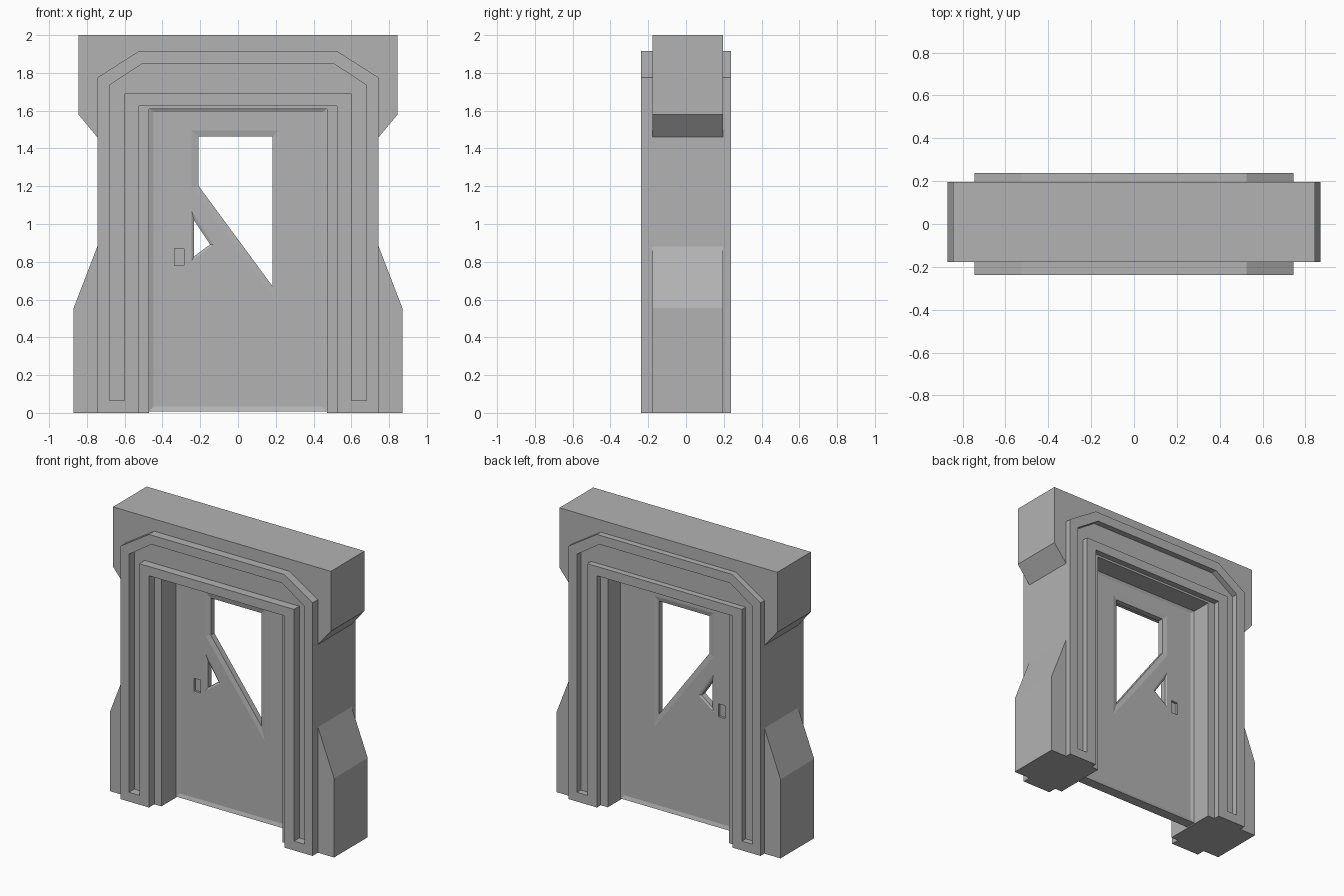
import bpy, bmesh
from mathutils import Matrix

if "Cube" in bpy.data.objects:
    bpy.data.objects.remove(bpy.data.objects["Cube"])

# Dark grey stone / metal
grey = bpy.data.materials.new("dark_grey")
grey.diffuse_color = (.45, .45, .45, 1)
grey.use_nodes = True
grey.node_tree.nodes["Principled BSDF"].inputs["Base Color"].default_value = grey.diffuse_color


def sym(half):
    """Right half profile (bottom to top) continued down the left side."""
    return half + [(-x, z) for x, z in reversed(half)]


def arch(outer, inner):
    """Closed U-shaped outline from two right-half profiles."""
    return sym(outer) + [(-x, z) for x, z in inner] + list(reversed(inner))


def finish(name, bm, me=None):
    me = me or bpy.data.meshes.new(name)
    bmesh.ops.recalc_face_normals(bm, faces=bm.faces)
    bm.to_mesh(me)
    bm.free()
    for p in me.polygons:
        p.use_smooth = False
    me.materials.clear()
    me.materials.append(grey)
    ob = bpy.data.objects.new(name, me)
    bpy.context.collection.objects.link(ob)
    return ob


def prism(name, loops, y0, y1):
    """Extrude XZ outlines (first is solid, the rest are holes) from y0 to y1."""
    cu = bpy.data.curves.new(name, 'CURVE')
    cu.dimensions = '2D'
    cu.fill_mode = 'BOTH'
    cu.extrude = (y1 - y0) / 2
    for pts in loops:
        sp = cu.splines.new('POLY')
        sp.points.add(len(pts) - 1)
        for p, (x, z) in zip(sp.points, pts):
            p.co = (x, z, 0, 1)
        sp.use_cyclic_u = True
    tmp = bpy.data.objects.new(name + "_outline", cu)
    bpy.context.collection.objects.link(tmp)
    bpy.context.view_layer.update()
    deps = bpy.context.evaluated_depsgraph_get()
    me = bpy.data.meshes.new_from_object(tmp.evaluated_get(deps))
    bpy.data.objects.remove(tmp)
    bm = bmesh.new()
    bm.from_mesh(me)
    bmesh.ops.remove_doubles(bm, verts=bm.verts, dist=1e-5)
    bmesh.ops.transform(bm, verts=bm.verts, matrix=Matrix.Translation(
        (0, (y0 + y1) / 2, 0)) @ Matrix.Rotation(1.5707963, 4, 'X'))
    return finish(name, bm, me)


def reveal(name, outer, inner, d_out, d_in):
    """Chamfered lining between two outlines, the same on both door faces."""
    bm = bmesh.new()
    loops = [[bm.verts.new((x, DOOR_Y + y, z)) for x, z in pts] for pts, y in
             ((outer, -d_out), (inner, -d_in), (inner, d_in), (outer, d_out))]
    n = len(outer)
    for a, b in zip(loops, loops[1:]):
        for i in range(n):
            j = (i + 1) % n
            bm.faces.new((a[i], a[j], b[j], b[i]))
    return finish(name, bm)


# Wall body with top and bottom shoulders and the door opening
opening = [(.525, 0), (.525, 1.625)]
door_hole = [(.47, 0), (.47, 1.61)]
body = [(.87, 0), (.87, .555), (.745, .88), (.745, 1.46), (.845, 1.58), (.845, 2)]
prism("wall_body", [arch(body, door_hole)], -.178, .195)

# Raised trim with a closed groove, front and back
trim = [(.745, 0), (.745, 1.775), (.525, 1.915)]
groove = arch([(.68, .065), (.68, 1.735), (.505, 1.85)], [(.6, .065), (.6, 1.69)])
prism("front_trim", [arch(trim, opening), groove], -.237, -.178)
prism("back_trim", [arch(trim, opening), groove], .195, .237)

# Door panel with window, small triangular window and handle slot
DOOR_Y, HALF = .018, .027
panel_edge = sym([(.447, .033), (.447, 1.592)])
window = [(-.245, 1.495), (.215, 1.495), (.215, .575), (-.245, 1.19)]
window_in = [(-.21, 1.463), (.183, 1.463), (.183, .67), (-.21, 1.203)]
small = [(-.245, 1.07), (-.13, .89), (-.245, .805)]
small_in = [(-.233, 1.02), (-.148, .892), (-.233, .828)]
slot = [(-.335, .87), (-.285, .87), (-.285, .78), (-.335, .78)]
prism("door_panel", [panel_edge, window, small, slot], DOOR_Y - HALF, DOOR_Y + HALF)
reveal("window_reveal", window, window_in, HALF, .02)
reveal("small_window_reveal", small, small_in, HALF, .02)
prism("handle_slot_floor", [slot], DOOR_Y - .01, DOOR_Y + .01)

# Bevelled rim around the door panel
reveal("door_rim", panel_edge, sym([(.47, .008), (.47, 1.61)]), HALF, .036)
